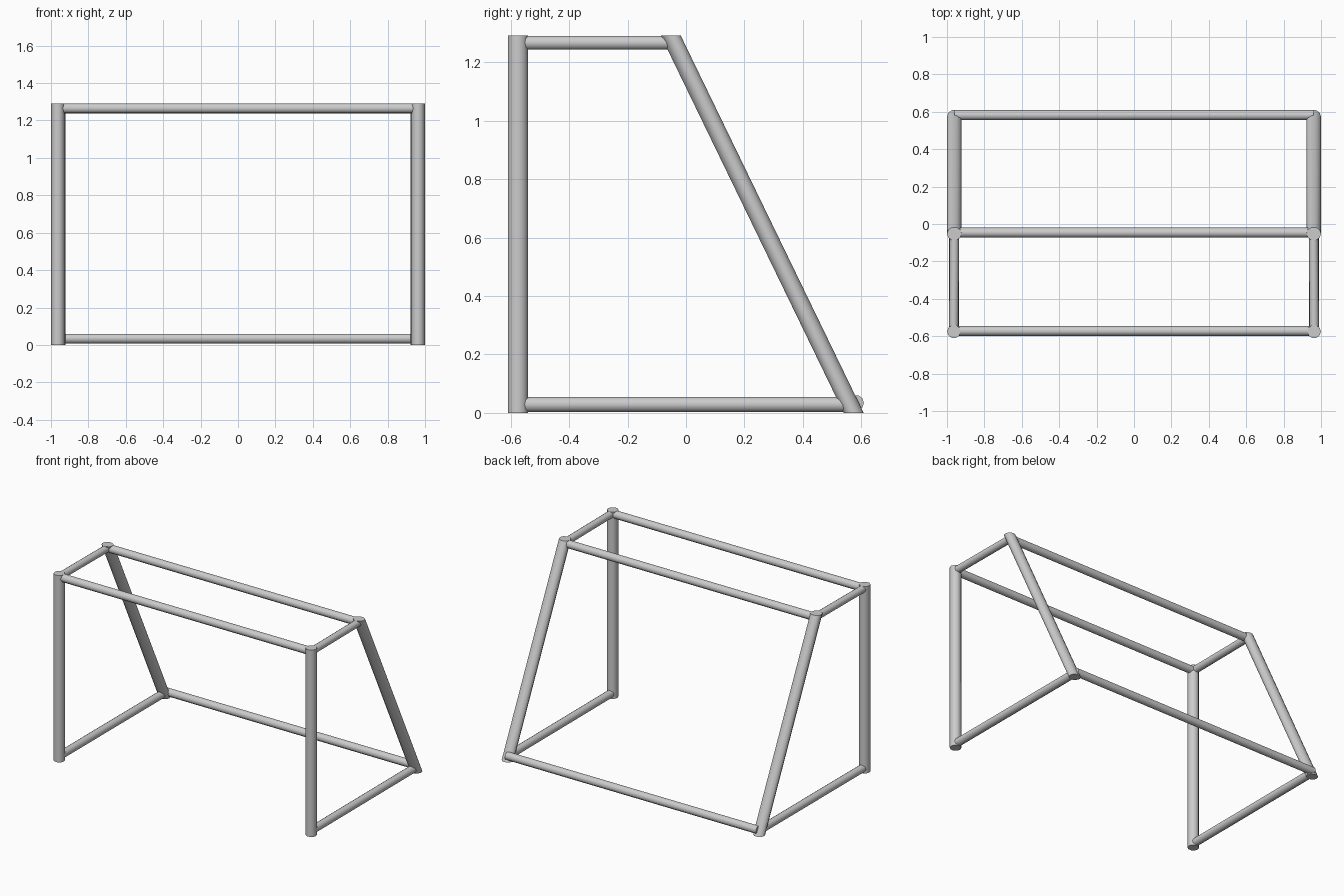
import bpy, bmesh, math
from mathutils import Vector

if "Cube" in bpy.data.objects:
    bpy.data.objects.remove(bpy.data.objects["Cube"])

SIDES = 10


def finish(name, rings):
    """Skin two rings of points into a capped, smooth-sided tube."""
    bm = bmesh.new()
    a, b = [[bm.verts.new(p) for p in ring] for ring in rings]
    for i in range(SIDES):
        j = (i + 1) % SIDES
        bm.faces.new((a[i], a[j], b[j], b[i]))
    bm.faces.new(a[::-1])
    bm.faces.new(b)
    bmesh.ops.recalc_face_normals(bm, faces=bm.faces)
    for f in bm.faces:
        f.smooth = len(f.verts) == 4
    for e in bm.edges:
        e.smooth = all(f.smooth for f in e.link_faces)
    me = bpy.data.meshes.new(name)
    bm.to_mesh(me)
    bm.free()
    ob = bpy.data.objects.new(name, me)
    bpy.context.collection.objects.link(ob)


def ring(c, u, v, ru, rv):
    return [Vector(c) + u * ru * math.cos(t) + v * rv * math.sin(t)
            for t in (2 * math.pi * i / SIDES for i in range(SIDES))]


def post(name, p, q, rx, ry):
    """Post with level ends, sheared if it leans."""
    X, Y = Vector((1, 0, 0)), Vector((0, 1, 0))
    finish(name, [ring(c, X, Y, rx, ry) for c in (p, q)])


def bar(name, p, q, r):
    """Round bar running horizontally between two points."""
    d = (Vector(q) - Vector(p)).normalized()
    up = Vector((0, 0, 1))
    side = d.cross(up)
    finish(name, [ring(c, side, up, r, r) for c in (p, q)])


H = 1.291
# posts and side rails, left and right
for s, tag in ((-1, "left"), (1, "right")):
    post(f"front_post_{tag}", (s * .963, -.575, 0), (s * .963, -.575, H), .036, .036)
    post(f"sloped_back_post_{tag}", (s * .961, .574, 0), (s * .961, -.052, H), .039, .036)
    bar(f"top_side_rail_{tag}", (s * .964, -.575, 1.267), (s * .960, -.045, 1.267), .025)
    bar(f"bottom_side_rail_{tag}", (s * .963, -.575, .029), (s * .961, .565, .029), .027)

# long bars across the width
bar("front_crossbar", (-.962, -.572, 1.265), (.962, -.572, 1.265), .027)
bar("back_top_bar", (-.960, -.046, 1.264), (.960, -.046, 1.264), .027)
bar("back_bottom_bar", (-.960, .582, .034), (.960, .582, .034), .027)
